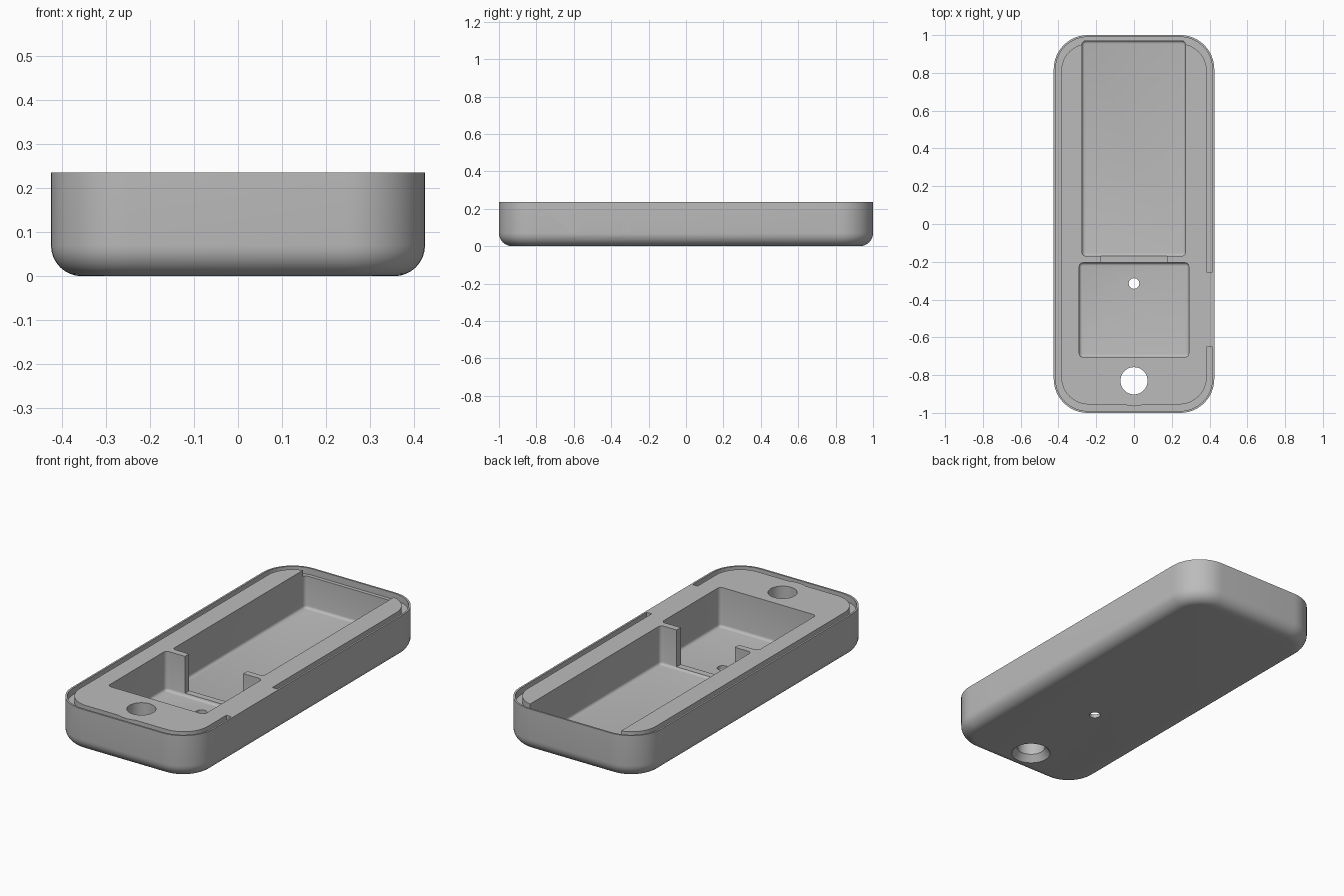
import bpy
import bmesh
from math import cos, sin, pi, radians
from mathutils import Matrix

if "Cube" in bpy.data.objects:
    bpy.data.objects.remove(bpy.data.objects["Cube"])

HALF_X, HALF_Y, TOP = 0.425, 1.0, 0.235
ABOVE = TOP + 0.1

grey = bpy.data.materials.new("plain grey")
grey.use_nodes = True
grey.diffuse_color = (0.5, 0.5, 0.5, 1)
grey.node_tree.nodes["Principled BSDF"].inputs["Base Color"].default_value = (0.5, 0.5, 0.5, 1)

# Maps local x, y, z onto world y, z, x for cuts through the side wall
SIDEWAYS = Matrix(((0, 0, 1, 0), (1, 0, 0, 0), (0, 1, 0, 0), (0, 0, 0, 1)))


def loft(name, rings, centre=(0, 0), matrix=None, steps=8):
    """Solid through rounded rectangles given as (half x, half y, radius, z)."""
    bm = bmesh.new()
    loops = []
    for hx, hy, r, z in rings:
        loop = []
        for quarter, (sx, sy) in enumerate(((1, 1), (-1, 1), (-1, -1), (1, -1))):
            for i in range(steps + 1):
                a = (quarter + i / steps) * pi / 2
                loop.append(bm.verts.new((centre[0] + sx * (hx - r) + r * cos(a),
                                          centre[1] + sy * (hy - r) + r * sin(a), z)))
        loops.append(loop)
    n = len(loops[0])
    for low, high in zip(loops, loops[1:]):
        for i in range(n):
            j = (i + 1) % n
            bm.faces.new((low[i], low[j], high[j], high[i]))
    bm.faces.new(loops[0][::-1])
    bm.faces.new(loops[-1])
    bmesh.ops.remove_doubles(bm, verts=bm.verts, dist=1e-5)
    if matrix:
        bm.transform(matrix)
    bmesh.ops.recalc_face_normals(bm, faces=bm.faces)
    mesh = bpy.data.meshes.new(name)
    bm.to_mesh(mesh)
    bm.free()
    mesh.materials.append(grey)
    obj = bpy.data.objects.new(name, mesh)
    bpy.context.collection.objects.link(obj)
    return obj


def filleted(hx, hy, r, z0, z1, fillet, steps):
    """Rings of a rounded block whose bottom edge is rounded."""
    rings = []
    for i in range(steps + 1):
        a = i / steps * pi / 2
        inset = fillet * (1 - sin(a))
        rings.append((hx - inset, hy - inset, r - inset, z0 + fillet * (1 - cos(a))))
    return rings + [(hx, hy, r, z1)]


def span(x0, x1, y0, y1):
    return (x1 - x0) / 2, (y1 - y0) / 2, ((x0 + x1) / 2, (y0 + y1) / 2)


def cut(target, cutter):
    mod = target.modifiers.new("cut", "BOOLEAN")
    mod.operation, mod.solver, mod.object = "DIFFERENCE", "EXACT", cutter
    bpy.context.view_layer.objects.active = target
    bpy.ops.object.modifier_apply(modifier=mod.name)
    bpy.data.objects.remove(cutter)


def pocket(name, x0, x1, y0, y1, floor):
    hx, hy, centre = span(x0, x1, y0, y1)
    return loft(name, filleted(hx, hy, 0.02, floor, ABOVE, 0.015, 4), centre, steps=4)


def prism(name, x0, x1, y0, y1, r, z0, z1, matrix=None):
    hx, hy, centre = span(x0, x1, y0, y1)
    return loft(name, [(hx, hy, r, z0), (hx, hy, r, z1)], centre, matrix)


def round_hole(name, y, rings):
    return loft(name, [(r, r, r, z) for r, z in rings], (0, y), steps=12)


# Outer shell with a rounded bottom edge
case = loft("case_body", filleted(HALF_X, HALF_Y, 0.18, 0, TOP, 0.07, 8), steps=12)

# Groove inside the thin lip, interrupted beside the side port
groove = loft("groove", [(0.415, 0.99, 0.17, 0.2), (0.415, 0.99, 0.17, ABOVE)], steps=12)
cut(groove, loft("plateau", [(0.385, 0.955, 0.145, 0.1), (0.385, 0.955, 0.145, 0.4)], steps=12))
cut(groove, round_hole("boss", -0.83, [(0.135, 0.1), (0.135, 0.4)]))
cut(groove, prism("bridge", 0.3, 0.5, -0.65, -0.255, 0.001, 0.1, 0.4))
cut(case, groove)

# Long rear pocket, front pocket and the channel joining them
cut(case, pocket("rear_pocket", -0.275, 0.272, -0.17, 0.97, 0.025))
cut(case, pocket("front_pocket", -0.29, 0.29, -0.705, -0.205, 0.02))
cut(case, prism("channel", -0.175, 0.175, -0.23, -0.14, 0.001, 0.035, ABOVE))

# Cord hole flared at the bottom, and a pin hole
cut(case, round_hole("cord_hole", -0.83, [(0.101, -0.002), (0.072, 0.035), (0.072, ABOVE)]))
cut(case, round_hole("pin_hole", -0.315, [(0.028, -0.1), (0.028, 0.1)]))

# Side port: through opening, stepped recess and shallow thumb recess
cut(case, prism("port_recess", -0.61, -0.32, 0.035, 0.185, 0.045, 0.395, 0.5, SIDEWAYS))
cut(case, prism("thumb_recess", -0.515, -0.295, 0.03, 0.208, 0.04, 0.413, 0.5, SIDEWAYS))
cut(case, prism("port_opening", -0.59, -0.335, 0.052, 0.175, 0.03, 0.2, 0.5, SIDEWAYS))

bpy.ops.object.select_all(action="DESELECT")
case.select_set(True)
bpy.context.view_layer.objects.active = case
bpy.ops.object.shade_smooth_by_angle(angle=radians(30))
